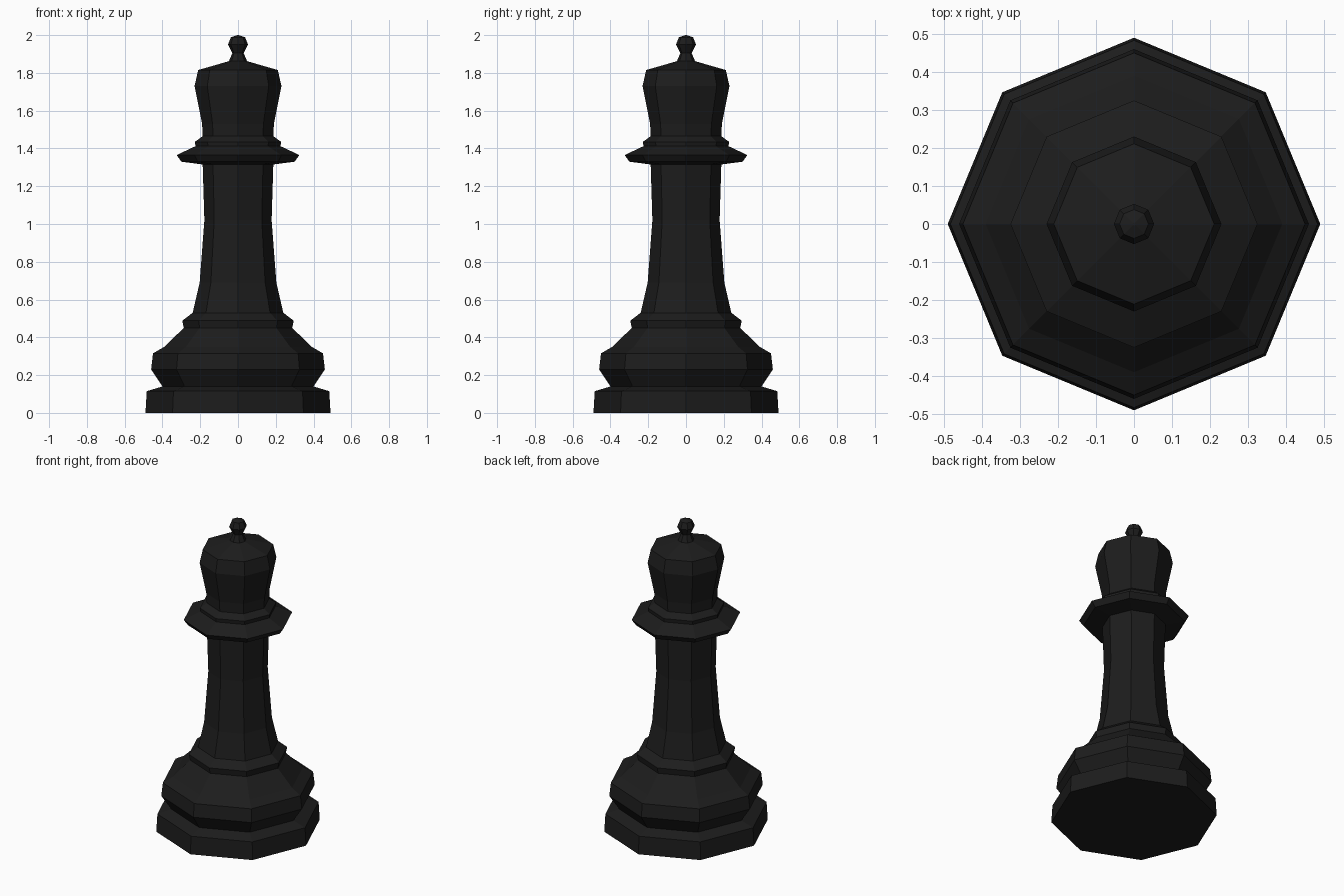
import bpy, bmesh
from math import cos, sin, pi

if "Cube" in bpy.data.objects:
    bpy.data.objects.remove(bpy.data.objects["Cube"])

SIDES = 8

mat = bpy.data.materials.new("black_paint")
mat.diffuse_color = (0.012, 0.012, 0.012, 1)
mat.use_nodes = True
mat.node_tree.nodes["Principled BSDF"].inputs["Base Color"].default_value = mat.diffuse_color


def lathe(name, profile, cap_bottom=False, cap_top=False):
    """Revolve (radius, z) points into a flat-faced octagonal part."""
    bm = bmesh.new()
    rings = [[bm.verts.new((r * cos(2 * pi * i / SIDES), r * sin(2 * pi * i / SIDES), z))
              for i in range(SIDES)] for r, z in profile]
    for a, b in zip(rings, rings[1:]):
        for i in range(SIDES):
            j = (i + 1) % SIDES
            bm.faces.new((a[i], a[j], b[j], b[i]))
    if cap_bottom:
        bm.faces.new(rings[0][::-1])
    if cap_top:
        bm.faces.new(rings[-1])
    mesh = bpy.data.meshes.new(name)
    bm.to_mesh(mesh)
    bm.free()
    mesh.materials.append(mat)
    obj = bpy.data.objects.new(name, mesh)
    bpy.context.collection.objects.link(obj)
    return obj


# Neighbouring parts share their boundary ring, so the skin is continuous
# Stepped foot
lathe("base", [(0.49, 0), (0.483, 0.115), (0.40, 0.14), (0.46, 0.23), (0.45, 0.315),
               (0.39, 0.35), (0.287, 0.45), (0.295, 0.488), (0.24, 0.53)], cap_bottom=True)
# Tapered column
lathe("shaft", [(0.24, 0.53), (0.203, 0.69), (0.178, 1.02), (0.187, 1.315)])
# Flared neck ring
lathe("collar", [(0.187, 1.315), (0.30, 1.33), (0.325, 1.365), (0.225, 1.412),
                 (0.228, 1.435), (0.187, 1.465)])
# Flared head with shallow roof
lathe("head", [(0.187, 1.465), (0.19, 1.53), (0.23, 1.73), (0.211, 1.815), (0.048, 1.862)])
# Small knob on top
lathe("finial", [(0.048, 1.862), (0.03, 1.905), (0.053, 1.95), (0.038, 1.988), (0.004, 2.0)],
      cap_top=True)
